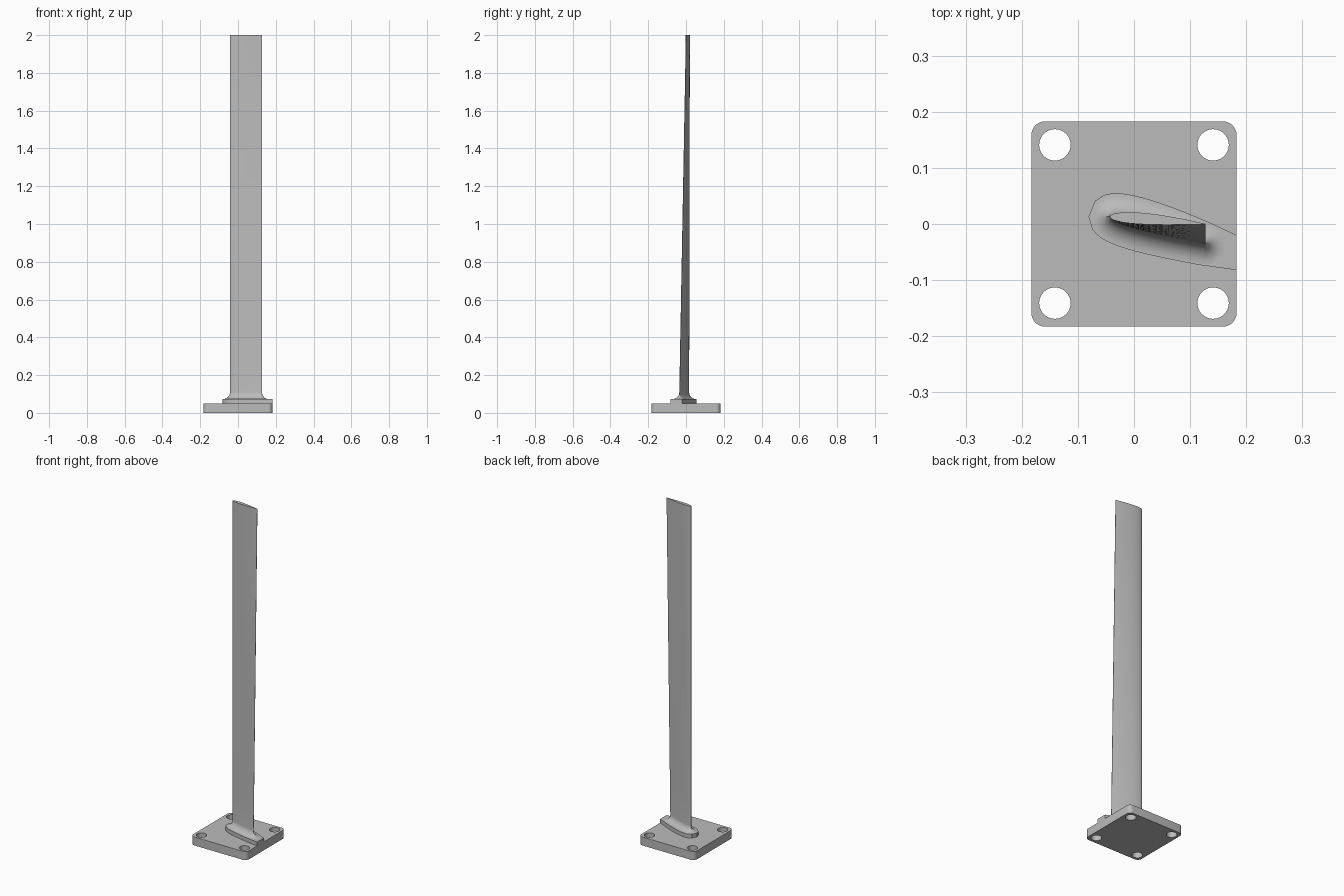
import bpy, bmesh
from math import sin, cos, pi, atan2
from mathutils import Vector

old = bpy.data.objects.get("Cube")
if old:
    bpy.data.objects.remove(old, do_unlink=True)

grey = bpy.data.materials.new("light grey")
grey.use_nodes = True
COLOUR = (0.5, 0.5, 0.5, 1)
grey.diffuse_color = COLOUR
grey.node_tree.nodes["Principled BSDF"].inputs["Base Color"].default_value = COLOUR

HALF = 0.183        # half width of the plate
PLATE = 0.05        # plate height
STEP = 0.073        # pedestal top
FILLET = 0.036
LEAD, TRAIL = -0.043, 0.127
N = 24              # points per side of the aerofoil
FAN = 7             # points across the trailing edge


def finish(obj):
    obj.data.materials.clear()
    obj.data.materials.append(grey)
    bpy.ops.object.select_all(action="DESELECT")
    obj.select_set(True)
    bpy.context.view_layer.objects.active = obj
    bpy.ops.object.shade_smooth_by_angle(angle=pi / 6)


def loft(name, rings):
    bm = bmesh.new()
    loops = [[bm.verts.new(p) for p in ring] for ring in rings]
    for a, b in zip(loops, loops[1:]):
        for i in range(len(a)):
            j = (i + 1) % len(a)
            bm.faces.new((a[i], a[j], b[j], b[i]))
    bm.faces.new(loops[0][::-1])
    bm.faces.new(loops[-1])
    mesh = bpy.data.meshes.new(name)
    bm.to_mesh(mesh)
    bm.free()
    obj = bpy.data.objects.new(name, mesh)
    bpy.context.collection.objects.link(obj)
    finish(obj)


def side_point(u, side, trail_y):
    """Point on one side of the aerofoil, u = 0 at the leading edge."""
    chord = TRAIL - LEAD
    thick = 0.6 * chord * (0.2969 * u ** 0.5 - 0.126 * u - 0.3516 * u ** 2
                           + 0.2843 * u ** 3 - 0.1015 * u ** 4)
    thick = max(thick, 0.0007 * u)
    camber = 0.005 * u * (1 - u)
    return Vector((LEAD + chord * u,
                   0.013 + (trail_y - 0.013) * u + camber + side * thick))


def section(z):
    """Aerofoil points and outward normals; the twist unwinds with height."""
    trail_y = -0.036 + 0.036 * (z - PLATE) / (2 - PLATE)
    us = [(1 - cos(pi * i / N)) / 2 for i in range(N + 1)]
    pts = [side_point(u, 1, trail_y) for u in reversed(us)]
    pts += [side_point(u, -1, trail_y) for u in us[1:]]
    normals = []
    for i in range(len(pts)):
        t = (pts[min(i + 1, len(pts) - 1)] - pts[max(i - 1, 0)]).normalized()
        normals.append(Vector((t.y, -t.x)))
    # normals swing round the blunt trailing edge
    a0 = atan2(normals[-1].y, normals[-1].x)
    a1 = atan2(normals[0].y, normals[0].x)
    start, end = pts[-1], pts[0]
    for k in range(1, FAN + 1):
        f = k / (FAN + 1)
        a = a0 + (a1 - a0) * f
        pts.append(start.lerp(end, f))
        normals.append(Vector((cos(a), sin(a))))
    return pts, normals


def blade_ring(z, offset=0):
    return [(*(p + n * offset), z) for p, n in zip(*section(z))]


# Base plate with rounded corners and four bolt holes
def spline(curve, points):
    s = curve.splines.new("POLY")
    s.points.add(len(points) - 1)
    for sp, (x, y) in zip(s.points, points):
        sp.co = (x, y, 0, 1)
    s.use_cyclic_u = True


curve = bpy.data.curves.new("base_plate", "CURVE")
curve.dimensions = "2D"
curve.fill_mode = "BOTH"
curve.extrude = PLATE / 2
R = 0.025
corners = [(1, 1), (-1, 1), (-1, -1), (1, -1)]
outline = []
for q, (sx, sy) in enumerate(corners):
    for k in range(9):
        a = pi / 2 * (q + k / 8)
        outline.append((sx * (HALF - R) + R * cos(a), sy * (HALF - R) + R * sin(a)))
spline(curve, outline)
for sx, sy in corners:
    spline(curve, [(sx * 0.141 + 0.028 * cos(pi * k / 20),
                    sy * 0.141 + 0.028 * sin(pi * k / 20)) for k in range(40)])
plate = bpy.data.objects.new("base_plate", curve)
plate.location.z = PLATE / 2
bpy.context.collection.objects.link(plate)
bpy.ops.object.select_all(action="DESELECT")
plate.select_set(True)
bpy.context.view_layer.objects.active = plate
bpy.ops.object.convert(target="MESH")
plate = bpy.context.view_layer.objects.active
bm = bmesh.new()
bm.from_mesh(plate.data)
bmesh.ops.remove_doubles(bm, verts=bm.verts, dist=0.0001)
bmesh.ops.recalc_face_normals(bm, faces=bm.faces)
bm.to_mesh(plate.data)
bm.free()
finish(plate)

# Pedestal: offset aerofoil, run out flush with the plate edge
pts, normals = section(PLATE)
foot = [p + n * 0.038 for p, n in zip(pts, normals)][:2 * N + 1]
foot.insert(0, Vector((HALF, -0.020)))
foot.append(Vector((HALF, -0.082)))
loft("pedestal", [[(*p, z) for p in foot] for z in (PLATE - 0.002, STEP)])

# Blade with a concave fillet at the root
rings = [blade_ring(STEP - 0.002, FILLET)]
for k in range(13):
    t = pi / 2 * k / 12
    rings.append(blade_ring(STEP + FILLET * (1 - cos(t)), FILLET * (1 - sin(t))))
root = STEP + FILLET
rings += [blade_ring(root + (2 - root) * k / 12) for k in range(1, 13)]
loft("blade", rings)
